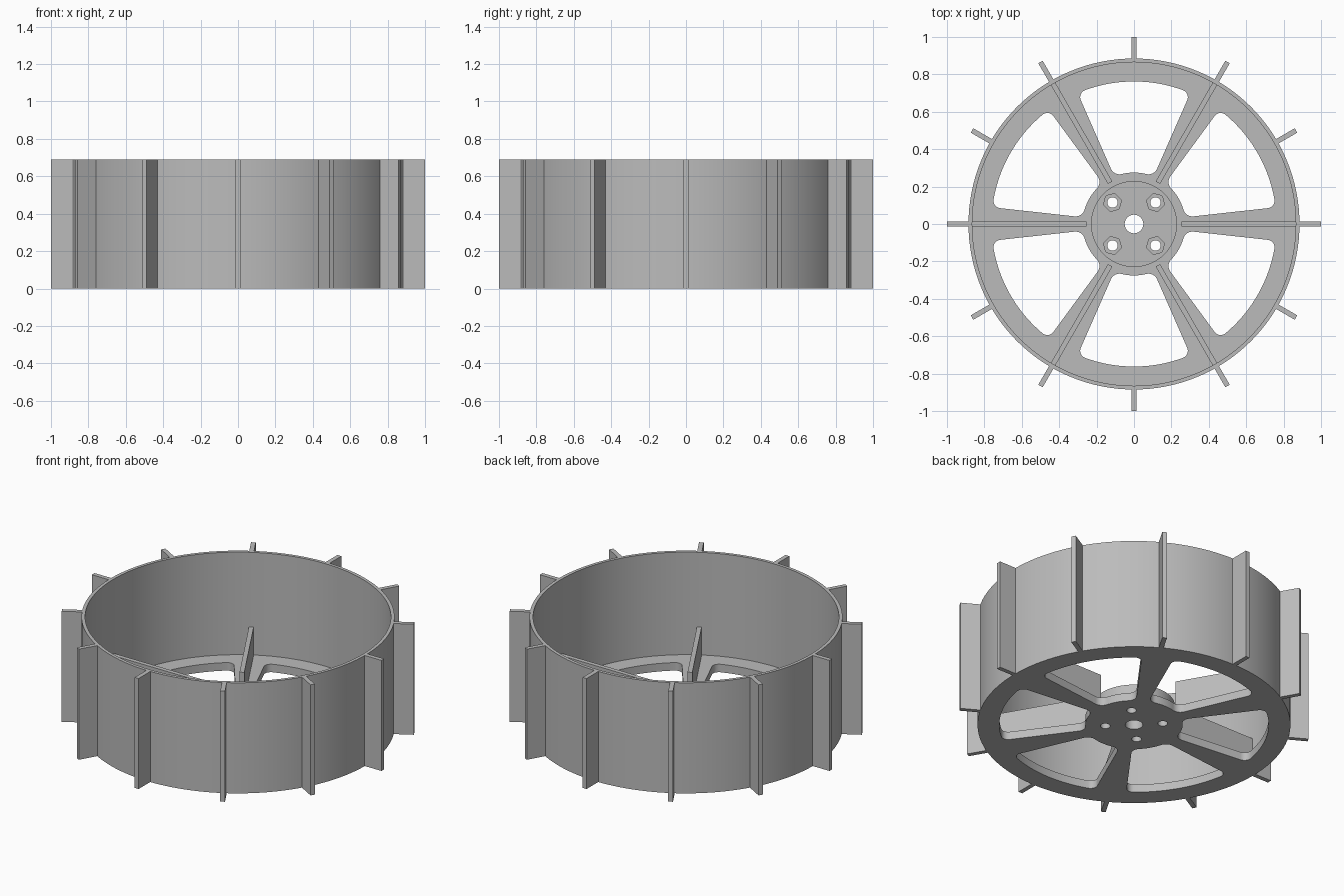
import bpy
import bmesh
from math import sin, cos, atan, atan2, pi, radians, sqrt
from mathutils import Matrix

old = bpy.data.objects.get("Cube")
if old:
    bpy.data.objects.remove(old, do_unlink=True)

HEIGHT = 0.69
RIM_R, WALL_R = 0.885, 0.865
FLOOR = 0.05
HUB_R, HUB_TOP = 0.23, 0.13
RIB_TOP = 0.225
THICK = 0.027

grey = bpy.data.materials.new("grey_plastic")
grey.use_nodes = True
colour = (0.5, 0.5, 0.5, 1)
grey.diffuse_color = colour
grey.node_tree.nodes["Principled BSDF"].inputs["Base Color"].default_value = colour


def circle(r, n, cx=0, cy=0, turn=0):
    return [(cx + r * cos(turn + 2 * pi * i / n), cy + r * sin(turn + 2 * pi * i / n))
            for i in range(n)]


def arc(cx, cy, r, a0, a1, n):
    return [(cx + r * cos(a0 + (a1 - a0) * i / n), cy + r * sin(a0 + (a1 - a0) * i / n))
            for i in range(n + 1)]


def rotated(points, a):
    return [(x * cos(a) - y * sin(a), x * sin(a) + y * cos(a)) for x, y in points]


def prisms(name, outlines, z0, z1):
    """One object holding an upright prism for each outline."""
    bm = bmesh.new()
    for outline in outlines:
        face = bm.faces.new([bm.verts.new((x, y, z0)) for x, y in outline])
        top = bmesh.ops.extrude_face_region(bm, geom=[face])["geom"]
        bmesh.ops.translate(bm, vec=(0, 0, z1 - z0),
                            verts=[v for v in top if isinstance(v, bmesh.types.BMVert)])
    bmesh.ops.recalc_face_normals(bm, faces=bm.faces)
    mesh = bpy.data.meshes.new(name)
    bm.to_mesh(mesh)
    bm.free()
    mesh.materials.append(grey)
    obj = bpy.data.objects.new(name, mesh)
    bpy.context.collection.objects.link(obj)
    return obj


def select(obj):
    bpy.ops.object.select_all(action="DESELECT")
    obj.select_set(True)
    bpy.context.view_layer.objects.active = obj


def cut(obj, cutter):
    mod = obj.modifiers.new("cut", "BOOLEAN")
    mod.operation = "DIFFERENCE"
    mod.solver = "EXACT"
    mod.object = cutter
    select(obj)
    bpy.ops.object.modifier_apply(modifier=mod.name)
    bpy.data.objects.remove(cutter, do_unlink=True)


def window_outline(inner=0.275, outer=0.762, base=0.006, slope=0.11):
    """Rounded opening between two tapering spokes, first spoke along +x."""
    tilt = atan(slope)

    def fillet_centre(reach, f):
        k = base + f * sqrt(1 + slope * slope)
        q = 1 + slope * slope
        x = (-slope * k + sqrt(slope * slope * k * k + q * (reach * reach - k * k))) / q
        return x, slope * x + k

    fi, fo = 0.05, 0.04
    ix, iy = fillet_centre(inner + fi, fi)
    ox, oy = fillet_centre(outer - fo, fo)
    ai, ao = atan2(iy, ix), atan2(oy, ox)
    half = arc(0, 0, inner, pi / 6, ai, 6)[:-1]
    half += arc(ix, iy, fi, ai + pi, 1.5 * pi + tilt, 8)
    half += arc(ox, oy, fo, tilt - pi / 2, ao, 8)
    half += arc(0, 0, outer, ao, pi / 6, 10)[1:]
    # Mirror the half across the middle of the opening
    other = [(x * cos(pi / 3) + y * sin(pi / 3), x * sin(pi / 3) - y * cos(pi / 3))
             for x, y in half[1:-1]]
    return half + other[::-1]


bolts = [(x, y) for x in (-0.115, 0.115) for y in (-0.115, 0.115)]
axle = circle(0.05, 32)

# Drum with a spoked floor
drum = prisms("wheel_drum", [circle(RIM_R, 128)], 0, HEIGHT)
cut(drum, prisms("drum_hollow", [circle(WALL_R, 128)], FLOOR, 1))
openings = [rotated(window_outline(), i * pi / 3) for i in range(6)]
openings += [axle] + [circle(0.028, 24, x, y) for x, y in bolts]
cut(drum, prisms("floor_openings", openings, -0.1, 0.2))

# Raised hub with hexagonal nut pockets
hub = prisms("hub_boss", [circle(HUB_R, 64)], FLOOR, HUB_TOP)
pockets = [circle(0.05, 6, x, y, atan2(y, x)) for x, y in bolts]
cut(hub, prisms("nut_pockets", pockets + [axle], 0, 0.3))


def radial_plates(name, count, r0, r1, z0, z1):
    h = THICK / 2
    strip = [(r0, -h), (r1, -h), (r1, h), (r0, h)]
    return prisms(name, [rotated(strip, 2 * pi * i / count) for i in range(count)], z0, z1)


# Upright stiffening ribs on the spokes, and paddles around the rim
radial_plates("spoke_ribs", 6, 0.255, WALL_R + 0.005, FLOOR, RIB_TOP)
radial_plates("rim_paddles", 12, RIM_R - 0.008, 1, 0, HEIGHT)

for obj in (drum, hub):
    select(obj)
    bpy.ops.object.shade_smooth_by_angle(angle=radians(30))
